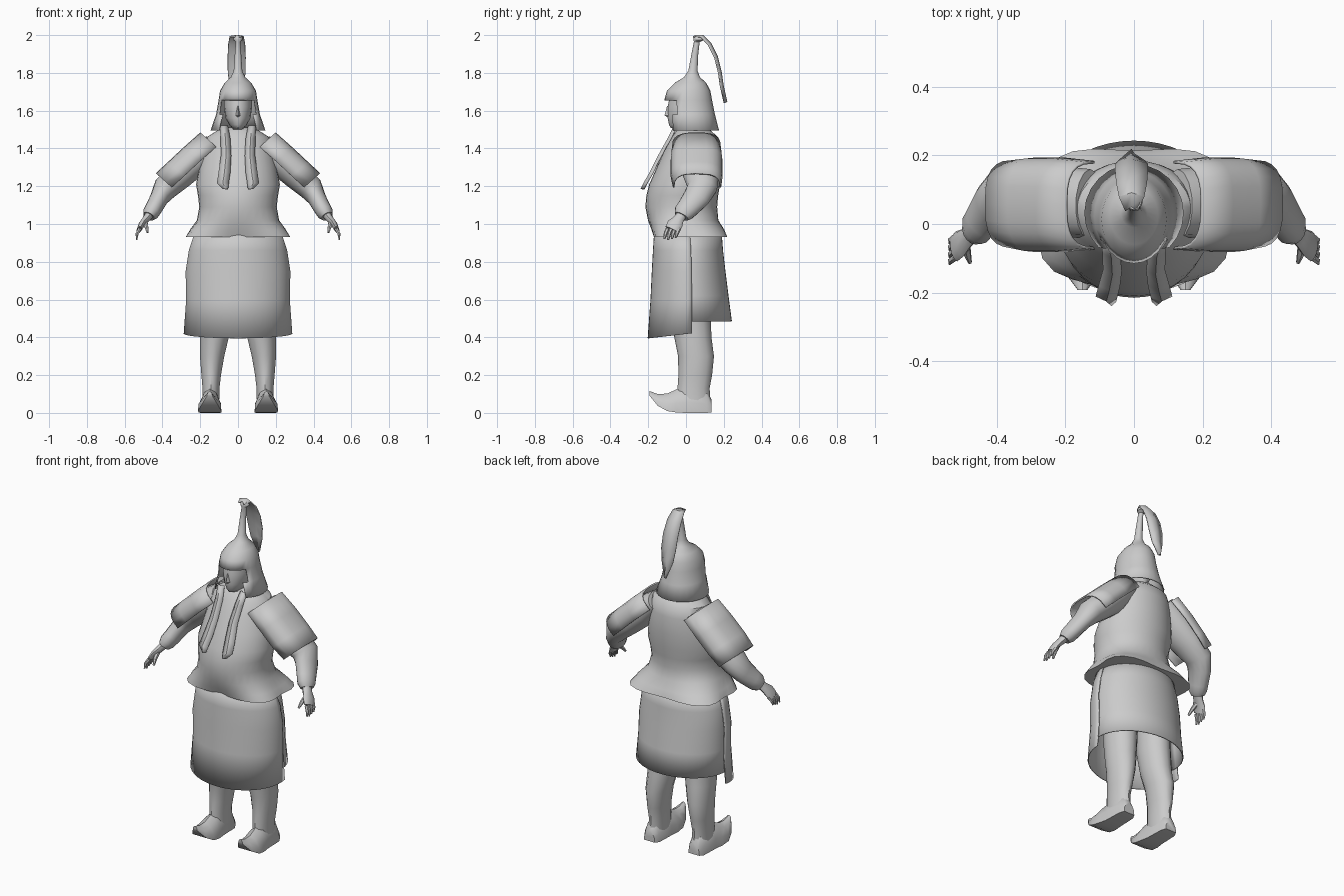
import bpy, bmesh, math
from mathutils import Vector

grey = bpy.data.materials.new("plain grey")
grey.diffuse_color = (0.6, 0.6, 0.6, 1)


def make(name, rows, closed=True, caps=False, mirror=False, thick=0, skip=None):
    """Skin a list of equally long point rows."""
    bm = bmesh.new()
    grid = [[bm.verts.new(p) for p in row] for row in rows]
    n = len(rows[0])
    for a, b in zip(grid, grid[1:]):
        for i in range(n if closed else n - 1):
            j = (i + 1) % n
            quad = (a[i], a[j], b[j], b[i])
            if not (skip and skip(sum((v.co for v in quad), Vector()) / 4)):
                bm.faces.new(quad)
    if caps:
        bm.faces.new(grid[0])
        bm.faces.new(grid[-1])
    bmesh.ops.recalc_face_normals(bm, faces=bm.faces)
    me = bpy.data.meshes.new(name)
    bm.to_mesh(me)
    bm.free()
    me.materials.append(grey)
    ob = bpy.data.objects.new(name, me)
    bpy.context.collection.objects.link(ob)
    if thick:
        m = ob.modifiers.new("thickness", 'SOLIDIFY')
        m.thickness = thick
        m.offset = 0
    if mirror:
        ob.modifiers.new("mirror", 'MIRROR').use_clip = False
    return ob


def ring(z, rx, yf, yb, n=24, start=0, end=360, cx=0, wave=0, tilt=0):
    """Horizontal oval from front yf to back yb; angle 0 faces the front."""
    full = end - start == 360
    pts = []
    for i in range(n if full else n + 1):
        a = math.radians(start + (end - start) * i / n)
        k = 1 - wave * math.cos(4 * a)
        pts.append((cx + rx * k * math.sin(a),
                    (yf + yb) / 2 - (yb - yf) / 2 * k * math.cos(a),
                    z + tilt * (1 - math.cos(a))))
    return pts


def tube(name, path, n=12, **kw):
    """Tube along (x, y, z, radius across y, other radius)."""
    cs = [Vector(p[:3]) for p in path]
    rows = []
    for i, p in enumerate(path):
        t = (cs[min(i + 1, len(cs) - 1)] - cs[max(i - 1, 0)]).normalized()
        u = (Vector((0, 1, 0)) - t * t.y).normalized()
        v = t.cross(u)
        rows.append([cs[i] + u * p[3] * math.cos(2 * math.pi * k / n)
                     + v * p[4] * math.sin(2 * math.pi * k / n) for k in range(n)])
    return make(name, rows, caps=True, **kw)


# Jacket with a wavy flared hem
make("jacket", [ring(*r[:4], n=32, wave=r[4]) for r in [
    (0.93, 0.30, -0.185, 0.235, 0.10), (0.97, 0.27, -0.195, 0.215, 0.06),
    (1.02, 0.222, -0.205, 0.175, 0.02), (1.09, 0.205, -0.215, 0.165, 0),
    (1.15, 0.212, -0.21, 0.17, 0), (1.21, 0.222, -0.195, 0.18, 0),
    (1.30, 0.205, -0.155, 0.185, 0), (1.40, 0.185, -0.11, 0.185, 0),
    (1.46, 0.165, -0.075, 0.17, 0), (1.495, 0.11, -0.05, 0.13, 0),
    (1.51, 0.06, -0.03, 0.09, 0)]], caps=True)

# Skirt: long front panel overlapping a shorter back panel
make("skirt_front", [ring(*r, start=-94, end=94, tilt=t) for r, t in [
    ((0.395, 0.285, -0.20, 0.235), 0.025), ((0.60, 0.272, -0.185, 0.22), 0),
    ((0.75, 0.275, -0.178, 0.21), 0), ((0.86, 0.258, -0.172, 0.2), 0),
    ((0.97, 0.222, -0.165, 0.18), 0)]], closed=False, thick=0.006)
make("skirt_back", [ring(*r, start=84, end=276) for r in [
    (0.485, 0.27, -0.19, 0.24), (0.62, 0.262, -0.18, 0.222),
    (0.75, 0.262, -0.17, 0.206), (0.86, 0.25, -0.165, 0.193),
    (0.97, 0.215, -0.16, 0.185)]], closed=False, thick=0.006)

# Legs and turned-up boots
make("leg", [ring(z, rx, yf, yb, n=14, cx=cx) for z, cx, rx, yf, yb in [
    (0.03, 0.145, 0.046, -0.05, 0.132), (0.13, 0.143, 0.046, -0.045, 0.125),
    (0.20, 0.142, 0.053, -0.04, 0.138), (0.30, 0.137, 0.066, -0.042, 0.148),
    (0.40, 0.125, 0.078, -0.062, 0.135), (0.52, 0.118, 0.085, -0.08, 0.13),
    (0.75, 0.11, 0.09, -0.08, 0.13)]], caps=True, mirror=True)
boot = []
for y, cx, w, z0, z1 in [(0.136, 0.147, 0.035, 0.003, 0.07), (0.11, 0.147, 0.048, 0, 0.12),
                         (0.0, 0.147, 0.052, 0, 0.14), (-0.05, 0.148, 0.06, 0.002, 0.125),
                         (-0.10, 0.15, 0.062, 0.01, 0.102), (-0.15, 0.15, 0.046, 0.038, 0.10),
                         (-0.192, 0.15, 0.014, 0.09, 0.115)]:
    h = z1 - z0
    boot.append([(cx - w, y, z0), (cx + w, y, z0), (cx + w * 0.95, y, z0 + h * 0.4),
                 (cx + w * 0.55, y, z0 + h * 0.82), (cx, y, z1),
                 (cx - w * 0.55, y, z0 + h * 0.82), (cx - w * 0.95, y, z0 + h * 0.4)])
make("boot", boot, caps=True, mirror=True)

# Sleeves, cuffs, hands
tube("sleeve", [(0.13, 0.06, 1.42, 0.10, 0.06), (0.22, 0.065, 1.34, 0.105, 0.085),
                (0.31, 0.08, 1.255, 0.095, 0.075), (0.385, 0.085, 1.19, 0.08, 0.068),
                (0.415, 0.055, 1.14, 0.072, 0.05), (0.445, 0.01, 1.085, 0.06, 0.046),
                (0.46, -0.012, 1.06, 0.055, 0.044), (0.472, -0.024, 1.04, 0.04, 0.032)],
     n=14, mirror=True)
tube("hand", [(0.468, -0.022, 1.05, 0.028, 0.024), (0.487, -0.04, 1.025, 0.03, 0.02),
              (0.508, -0.058, 1.0, 0.042, 0.017), (0.523, -0.075, 0.97, 0.038, 0.013)],
     n=10, mirror=True)
for i in range(4):
    y = -0.103 + i * 0.02
    tube("finger_%d" % i, [(0.52, y + 0.006, 0.975, 0.011, 0.010),
                           (0.534, y - 0.005, 0.95, 0.010, 0.009),
                           (0.537, y - 0.012, 0.915 + 0.006 * abs(i - 1), 0.005, 0.004)],
         n=6, mirror=True)
tube("thumb", [(0.49, -0.055, 1.01, 0.014, 0.013), (0.485, -0.088, 0.985, 0.012, 0.011),
               (0.478, -0.112, 0.955, 0.006, 0.006)], n=6, mirror=True)

# Curved shoulder plates draped over the upper arms
out = Vector((0.745, 0, 0.667))
rows = []
for x, z, yf, yb in [(0.10, 1.395, -0.07, 0.18), (0.19, 1.315, -0.078, 0.19),
                     (0.27, 1.24, -0.078, 0.19), (0.335, 1.18, -0.065, 0.182)]:
    row = []
    for i in range(13):
        a = math.pi * i / 12
        c, s = math.cos(a), math.sin(a)
        c = math.copysign(abs(c) ** 0.7, c)
        row.append(Vector((x, (yf + yb) / 2 - (yb - yf) / 2 * c, z))
                   + out * (0.02 + 0.11 * s ** 0.7 if s > 1e-6 else 0.02))
    rows.append(row)
make("shoulder_plate", rows, closed=False, mirror=True, thick=0.008)

# Face and neck
make("head", [ring(z, rx, yf, yb, n=16) for z, rx, yf, yb in [
    (1.46, 0.055, -0.03, 0.09), (1.50, 0.055, -0.04, 0.09), (1.508, 0.03, -0.08, 0.09),
    (1.525, 0.046, -0.09, 0.10), (1.56, 0.066, -0.097, 0.11), (1.62, 0.075, -0.097, 0.12),
    (1.68, 0.075, -0.085, 0.12)]], caps=True)
make("nose", [[(-w, -0.08, z), (0, y, z), (w, -0.08, z)] for z, w, y in [
    (1.565, 0.012, -0.098), (1.575, 0.02, -0.114), (1.625, 0.01, -0.1)]], caps=True)

# Helmet with neck guard, open face and spike
make("helmet", [ring(*r) for r in [
    (1.495, 0.142, -0.108, 0.172), (1.58, 0.113, -0.108, 0.15), (1.655, 0.10, -0.112, 0.135),
    (1.705, 0.092, -0.098, 0.126), (1.745, 0.068, -0.058, 0.105),
    (1.775, 0.036, -0.008, 0.072), (1.81, 0.020, 0.015, 0.058), (1.90, 0.014, 0.032, 0.062),
    (1.965, 0.010, 0.045, 0.07), (1.975, 0.022, 0.042, 0.09), (1.996, 0.018, 0.045, 0.09)]],
     thick=0.006, skip=lambda c: c.z < 1.655 and c.y < 0 and
     abs(math.atan2(c.x, 0.025 - c.y)) < math.radians(45))

# Plume sweeping backwards
make("plume", [[(-0.007 - w, y - 0.012, z), (-0.007, y, z + 0.006), (-0.007 + w, y - 0.012, z)]
               for y, z, w in [(0.05, 1.99, 0.018), (0.09, 1.992, 0.036), (0.13, 1.95, 0.044),
                               (0.165, 1.88, 0.047), (0.185, 1.80, 0.046),
                               (0.195, 1.73, 0.036), (0.215, 1.64, 0.006)]],
     closed=False, thick=0.008)

# Lappets hanging from the helmet over the chest
make("lappet", [[(x - w, y + 0.012, z), (x, y, z), (x + w, y + 0.014, z)]
                for x, y, z, w in [(0.075, -0.06, 1.52, 0.02), (0.066, -0.095, 1.45, 0.024),
                                   (0.063, -0.145, 1.36, 0.026), (0.072, -0.19, 1.27, 0.030),
                                   (0.08, -0.222, 1.215, 0.03), (0.066, -0.236, 1.185, 0.012)]],
     closed=False, mirror=True, thick=0.008)

# Smooth shading that keeps hard edges
for ob in bpy.context.scene.objects:
    ob.select_set(True)
    bpy.context.view_layer.objects.active = ob
bpy.ops.object.shade_smooth_by_angle(angle=math.radians(40))
